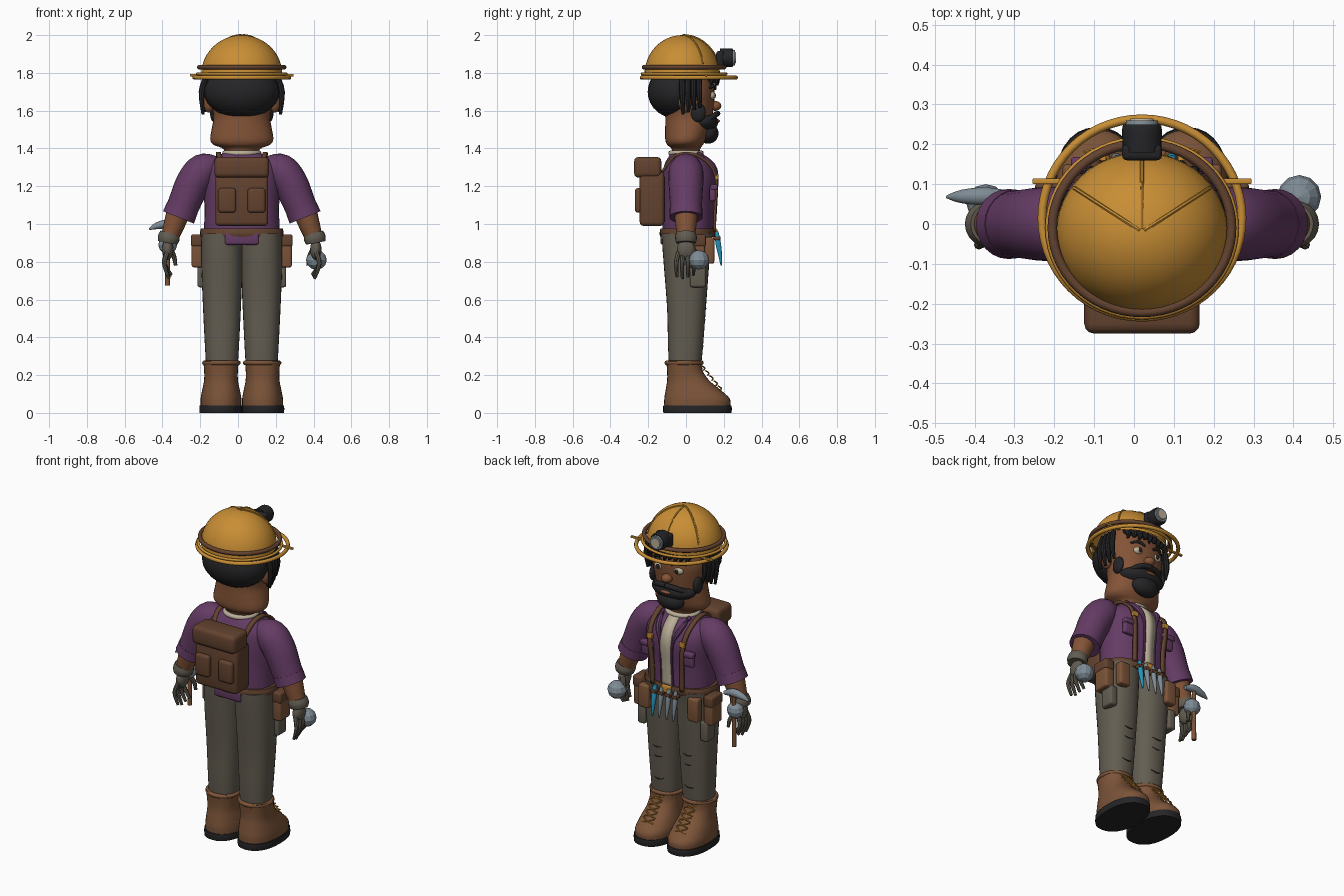
import bpy, bmesh, math
from mathutils import Vector, Matrix

cube = bpy.data.objects.get("Cube")
if cube:
    bpy.data.objects.remove(cube, do_unlink=True)

CX = 0.02          # body centre line
SIDES = (("left", 1), ("right", -1))
smooth_parts = []


def material(name, r, g, b):
    m = bpy.data.materials.new(name)
    m.use_nodes = True
    m.diffuse_color = (r, g, b, 1)
    m.node_tree.nodes["Principled BSDF"].inputs["Base Color"].default_value = (r, g, b, 1)
    return m


GOLD = material("helmet gold", .58, .27, .035)
PURPLE = material("shirt purple", .13, .045, .13)
CLOTH = material("grey brown cloth", .125, .11, .083)
LEATHER = material("boot leather", .2, .088, .04)
DARK = material("dark leather", .125, .055, .028)
SKIN = material("skin", .23, .088, .038)
BLACK = material("black", .018, .018, .02)
METAL = material("grey metal", .21, .26, .3)
BEIGE = material("beige", .5, .43, .32)
BLUE = material("tool blue", .02, .3, .5)


def finish(name, bm, mat, smooth=True):
    bmesh.ops.recalc_face_normals(bm, faces=bm.faces)
    me = bpy.data.meshes.new(name)
    bm.to_mesh(me)
    bm.free()
    me.materials.append(mat)
    ob = bpy.data.objects.new(name, me)
    bpy.context.collection.objects.link(ob)
    if smooth:
        smooth_parts.append(ob)
    return ob


def skin_rings(name, rings, mat):
    bm = bmesh.new()
    loops = [[bm.verts.new(p) for p in ring] for ring in rings]
    n = len(loops[0])
    for a, b in zip(loops, loops[1:]):
        for i in range(n):
            bm.faces.new((a[i], a[(i + 1) % n], b[(i + 1) % n], b[i]))
    bm.faces.new(loops[0])
    bm.faces.new(loops[-1])
    return finish(name, bm, mat)


def refine(keys, steps=4):
    """Catmull-Rom interpolation of tuples."""
    k = [Vector(p) for p in keys]
    k = [k[0]] + k + [k[-1]]
    out = []
    for a, b, c, d in zip(k, k[1:], k[2:], k[3:]):
        for s in range(steps):
            t = s / steps
            out.append(b + (c - a) * (t / 2) + (a * 2 - b * 5 + c * 4 - d) * (t * t / 2)
                       + (b * 3 - a - c * 3 + d) * (t ** 3 / 2))
    return out + [k[-1]]


def loft(name, x, keys, mat, n=32, power=2.3):
    """Stack of superellipses; each key is z, half width, back y, front y."""
    rings = []
    for z, rx, y0, y1 in refine(keys):
        ring = []
        for i in range(n):
            c, s = math.cos(math.tau * i / n), math.sin(math.tau * i / n)
            ring.append((x + rx * math.copysign(abs(c) ** (2 / power), c),
                         (y0 + y1) / 2 + (y1 - y0) / 2 * math.copysign(abs(s) ** (2 / power), s), z))
        rings.append(ring)
    return skin_rings(name, rings, mat)


def sweep(name, keys, mat, n=12, steps=4):
    """Round tube; each key is x, y, z, radius."""
    pts = refine(keys, steps)
    rings = []
    for i, p in enumerate(pts):
        d = pts[min(i + 1, len(pts) - 1)].xyz - pts[max(i - 1, 0)].xyz
        side = d.cross(Vector((0, 1, 0) if abs(d.y) < .8 * d.length else (1, 0, 0))).normalized()
        up = d.cross(side).normalized()
        rings.append([p.xyz + p.w * (side * math.cos(math.tau * j / n) + up * math.sin(math.tau * j / n))
                      for j in range(n)])
    return skin_rings(name, rings, mat)


def ball(name, loc, size, mat, floor=None, seg=28, smooth=True):
    bm = bmesh.new()
    bmesh.ops.create_uvsphere(bm, u_segments=seg, v_segments=seg // 2, radius=1)
    if floor is not None:
        bmesh.ops.bisect_plane(bm, geom=bm.verts[:] + bm.edges[:] + bm.faces[:],
                               plane_co=(0, 0, floor), plane_no=(0, 0, -1), clear_outer=True)
    bmesh.ops.transform(bm, matrix=Matrix.Translation(loc) @ Matrix.Diagonal((*size, 1)), verts=bm.verts)
    return finish(name, bm, mat, smooth)


def box(name, lo, hi, mat, bevel=.012):
    lo, hi = Vector(lo), Vector(hi)
    bm = bmesh.new()
    bmesh.ops.create_cube(bm, size=1)
    bmesh.ops.transform(bm, matrix=Matrix.Translation((lo + hi) / 2) @ Matrix.Diagonal((*(hi - lo), 1)), verts=bm.verts)
    bmesh.ops.bevel(bm, geom=bm.edges[:], offset=bevel, segments=3, profile=.5, affect='EDGES')
    return finish(name, bm, mat)


def hoop(name, loc, rx, ry, tube, mat, n=56, m=10):
    bm = bmesh.new()
    v = [[bm.verts.new((loc[0] + (rx + tube * math.cos(b)) * math.cos(a),
                        loc[1] + (ry + tube * math.cos(b)) * math.sin(a), loc[2] + tube * math.sin(b)))
          for b in (math.tau * j / m for j in range(m))] for a in (math.tau * i / n for i in range(n))]
    for i in range(n):
        for j in range(m):
            bm.faces.new((v[i][j], v[(i + 1) % n][j], v[(i + 1) % n][(j + 1) % m], v[i][(j + 1) % m]))
    return finish(name, bm, mat)


def ribbon(name, path, width, mat, thick=.01):
    bm = bmesh.new()
    rows = [[bm.verts.new((p.x + s * width / 2, p.y, p.z)) for s in (-1, 1)] for p in refine(path)]
    for a, b in zip(rows, rows[1:]):
        bm.faces.new((a[0], a[1], b[1], b[0]))
    ob = finish(name, bm, mat)
    mod = ob.modifiers.new("thickness", 'SOLIDIFY')
    mod.thickness, mod.offset = thick, 0


# Head, hair and beard
loft("head", CX, [(1.34, .085, -.07, .07), (1.395, .095, -.075, .075), (1.42, .15, -.1, .09), (1.45, .167, -.11, .11),
                  (1.51, .158, -.11, .13), (1.57, .15, -.11, .14), (1.65, .165, -.12, .15),
                  (1.72, .175, -.13, .15), (1.84, .16, -.13, .13)], SKIN, power=2.1)
ball("back_hair", (CX, -.055, 1.70), (.2, .148, .14), BLACK)
ball("beard", (CX, .083, 1.54), (.14, .088, .055), BLACK)
ball("chin_beard", (CX, .117, 1.48), (.085, .055, .055), BLACK)
ball("lips", (CX, .165, 1.545), (.035, .014, .01), SKIN)
ball("nose", (CX, .155, 1.625), (.032, .032, .026), SKIN)
for side, s in SIDES:
    sweep(side + "_moustache", [(CX, .168, 1.585, .014), (CX + s * .06, .155, 1.578, .015),
                                (CX + s * .11, .115, 1.55, .012)], BLACK)
    ball(side + "_sideburn", (CX + s * .148, .065, 1.59), (.02, .04, .05), BLACK)
    ball(side + "_ear", (CX + s * .175, -.005, 1.645), (.03, .035, .055), SKIN)
    ball(side + "_eye", (CX + s * .065, .135, 1.68), (.03, .02, .022), BEIGE)
    ball(side + "_pupil", (CX + s * .062, .152, 1.68), (.012, .006, .014), BLACK, seg=16)
    sweep(side + "_eyebrow", [(CX + s * .03, .155, 1.715, .007), (CX + s * .07, .15, 1.73, .009),
                              (CX + s * .11, .125, 1.72, .005)], BLACK)
    for i in range(4):
        y = -.02 + i * .03
        sweep(side + "_side_lock", [(CX + s * .185, y, 1.79, .014), (CX + s * (.212 - i * .005), y, 1.70, .016),
                                    (CX + s * (.205 - i * .007), y + .004, 1.58 + i * .012, .008)], BLACK, 8)
for i in range(9):
    x = (i - 4) * .032
    y = .155 - 2 * x * x
    sweep("fringe_lock", [(CX + x, y - .02, 1.80, .016), (CX + x, y + .008, 1.77, .016),
                          (CX + x + .012, y + .012, 1.735 + .012 * (i % 2), .005)], BLACK, 8)

# Helmet with open brim ring and lamp
ball("helmet_dome", (CX, -.02, 1.79), (.215, .2, .21), GOLD, floor=0, seg=48)
hoop("helmet_band", (CX, -.01, 1.83), .225, .212, .012, DARK)
hoop("helmet_lower_band", (CX, -.01, 1.795), .235, .222, .008, GOLD)
hoop("helmet_brim", (CX, .015, 1.775), .251, .249, .011, GOLD)
for angle in (35, 90, 145):
    a = math.radians(angle)
    arc = [math.radians(t) for t in range(2, 86, 12)]
    sweep("helmet_ridge", [(CX + .216 * math.sin(t) * math.cos(a), -.02 + .201 * math.sin(t) * math.sin(a),
                            1.79 + .211 * math.cos(t), .005) for t in arc], GOLD, 6, 2)
for side, s in SIDES:
    box(side + "_brim_clip", (CX + s * .225 - .05, .1, 1.782), (CX + s * .225 + .05, .114, 1.794), GOLD, .003)
box("lamp_mount", (CX - .05, .16, 1.835), (CX + .05, .2, 1.915), BLACK)
sweep("lamp_housing", [(CX, .18, 1.88, .048), (CX, .235, 1.88, .05), (CX, .25, 1.88, .046)], BLACK, 24)
sweep("lamp_rim", [(CX, .247, 1.88, .042), (CX, .26, 1.88, .04)], METAL, 24, 1)
sweep("lamp_lens", [(CX, .255, 1.88, .032), (CX, .265, 1.88, .028)], BEIGE, 24, 1)

# Torso, shirt details and belt
loft("shirt", CX, [(.95, .2, -.125, .145), (1.1, .198, -.125, .15), (1.23, .205, -.125, .16),
                   (1.31, .19, -.115, .135), (1.36, .13, -.09, .09), (1.375, .095, -.08, .075)], PURPLE)
hoop("undershirt_collar", (CX, 0, 1.375), .09, .08, .014, BEIGE)
ribbon("undershirt_front", [(CX, .083, 1.37), (CX, .142, 1.31), (CX, .166, 1.23), (CX, .156, 1.1), (CX, .15, .97)], .07, BEIGE)
box("shirt_tail", (CX - .09, -.135, .89), (CX + .09, -.11, .96), PURPLE)
loft("belt", CX, [(.93, .217, -.135, .152), (.95, .222, -.14, .157), (.975, .217, -.135, .152)], DARK)
box("belt_buckle", (CX - .03, .15, .93), (CX + .03, .166, .975), GOLD, .005)
for side, s in SIDES:
    ribbon(side + "_suspender", [(CX + s * .1, -.13, 1.27), (CX + s * .12, -.06, 1.36), (CX + s * .125, .04, 1.37),
                                 (CX + s * .12, .13, 1.31), (CX + s * .11, .162, 1.22),
                                 (CX + s * .1, .154, 1.08), (CX + s * .1, .152, .96)], .025, DARK, .014)
    box(side + "_strap_buckle", (CX + s * .108 - .018, .155, 1.235), (CX + s * .108 + .018, .172, 1.265), GOLD, .004)
    box(side + "_chest_pocket", (CX + s * .135 - .04, .125, 1.12), (CX + s * .135 + .04, .157, 1.2), PURPLE)
    box(side + "_pocket_flap", (CX + s * .135 - .043, .13, 1.18), (CX + s * .135 + .043, .168, 1.21), PURPLE, .008)
    sweep(side + "_lapel", [(CX + s * .09, .06, 1.375, .012), (CX + s * .07, .14, 1.31, .016),
                            (CX + s * .04, .163, 1.22, .008), (CX + s * .038, .152, .98, .006)], PURPLE, 8)

# Backpack
box("backpack_body", (CX - .14, -.245, .99), (CX + .14, -.115, 1.27), DARK, .02)
box("backpack_flap", (CX - .145, -.275, 1.245), (CX + .145, -.13, 1.355), DARK, .025)
for side, s in SIDES:
    box(side + "_backpack_pocket", (CX + s * .078 - .047, -.27, 1.06), (CX + s * .078 + .047, -.23, 1.19), DARK, .015)

for side, s in SIDES:
    def X(d):
        return CX + s * d

    # Arms, cuffs and gloved hands
    sweep(side + "_sleeve", [(X(.13), 0, 1.3, .06), (X(.2), 0, 1.285, .09), (X(.255), 0, 1.22, .092),
                             (X(.3), 0, 1.12, .086), (X(.33), 0, 1.045, .083)], PURPLE, 24)
    sweep(side + "_sleeve_cuff", [(X(.315), 0, 1.085, .086), (X(.335), 0, 1.035, .088)], PURPLE, 24, 1)
    sweep(side + "_forearm", [(X(.33), 0, 1.08, .065), (X(.36), 0, .99, .055), (X(.385), 0, .92, .045)], SKIN, 20)
    sweep(side + "_wrist_band", [(X(.38), 0, .952, .052), (X(.387), 0, .925, .058), (X(.392), 0, .9, .052)], CLOTH, 20)
    ball(side + "_palm", (X(.392), 0, .865), (.03, .048, .055), CLOTH)
    for i in range(4):
        y = -.04 + i * .024
        sweep(side + "_finger", [(X(.395), y, .85, .013), (X(.41), y * 1.3, .79, .012),
                                 (X(.39 - .006 * i), y * 1.2, .71 + .01 * abs(i - 1), .008)], CLOTH, 8)
    sweep(side + "_thumb", [(X(.385), .03, .88, .015), (X(.36), .06, .83, .013), (X(.35), .065, .78, .009)], CLOTH, 8)

    # Legs and boots
    loft(side + "_trouser_leg", X(.105), [(.25, .084, -.09, .08), (.35, .09, -.095, .09), (.55, .1, -.1, .105),
                                          (.75, .108, -.115, .12), (.88, .109, -.125, .13), (.95, .108, -.128, .14)], CLOTH)
    for z, y in ((.36, .09), (.5, .1), (.56, .105)):
        sweep(side + "_trouser_tear", [(X(.07), y - .005, z, .003), (X(.105), y, z - .008, .004),
                                       (X(.135), y - .005, z, .003)], BLACK, 6)
    loft(side + "_boot", X(.11), [(.035, .108, -.115, .235), (.075, .108, -.115, .232), (.12, .1, -.108, .185),
                                  (.17, .09, -.1, .125), (.22, .089, -.1, .09), (.275, .094, -.105, .085)], LEATHER)
    hoop(side + "_boot_collar", (X(.108), -.01, .265), .09, .092, .012, LEATHER)
    loft(side + "_sole", X(.112), [(0, .112, -.12, .24), (.02, .113, -.122, .243), (.04, .112, -.12, .24)], BLACK)
    for i in range(5):
        z, y = .25 - i * .027, .087 + .022 * i
        for d in (-1, 1):
            sweep(side + "_lace", [(X(.11 + d * .035), y - .005, z, .004), (X(.11), y + .012, z - .012, .004),
                                   (X(.11 - d * .035), y + .006, z - .024, .004)], GOLD, 6)

    # Side belt pouches
    box(side + "_belt_pouch", (X(.235) - .03, .0, .77), (X(.235) + .03, .1, .94), LEATHER)
    box(side + "_pouch_flap", (X(.238) - .031, -.004, .88), (X(.238) + .031, .105, .945), DARK)
    box(side + "_lower_pouch", (X(.21) - .025, .022, .665), (X(.21) + .025, .105, .785), CLOTH)
    box(side + "_front_pouch", (X(.165) - .035, .1, .79), (X(.165) + .035, .15, .93), LEATHER)

# Tools hanging from the belt
for name, d, mat in (("blue_tool", .075, BLUE), ("chisel", .03, METAL), ("file", -.02, METAL), ("punch", -.065, METAL)):
    sweep(name, [(CX + d, .162, .96, .01), (CX + d, .17, .9, .015), (CX + d, .18, .84, .011), (CX + d, .187, .78, .004)], mat, 10)
    box(name + "_loop", (CX + d - .018, .145, .915), (CX + d + .018, .182, .935), DARK, .004)

# Hand-held ore and pick
ball("left_ore", (.415, .068, .81), (.055, .055, .052), METAL, seg=12, smooth=False)
ball("right_ore", (-.372, .055, .89), (.05, .045, .048), METAL, seg=12, smooth=False)
sweep("pick_handle", [(-.373, .07, .675, .013), (-.373, .07, 1.0, .011)], LEATHER, 10)
sweep("pick_head", [(-.47, .068, .972, .004), (-.43, .069, .99, .018), (-.37, .07, 1.0, .023), (-.31, .071, .985, .012)], METAL, 10)

bpy.ops.object.select_all(action='DESELECT')
for ob in smooth_parts:
    ob.select_set(True)
bpy.context.view_layer.objects.active = smooth_parts[0]
bpy.ops.object.shade_smooth_by_angle(angle=math.radians(40))
